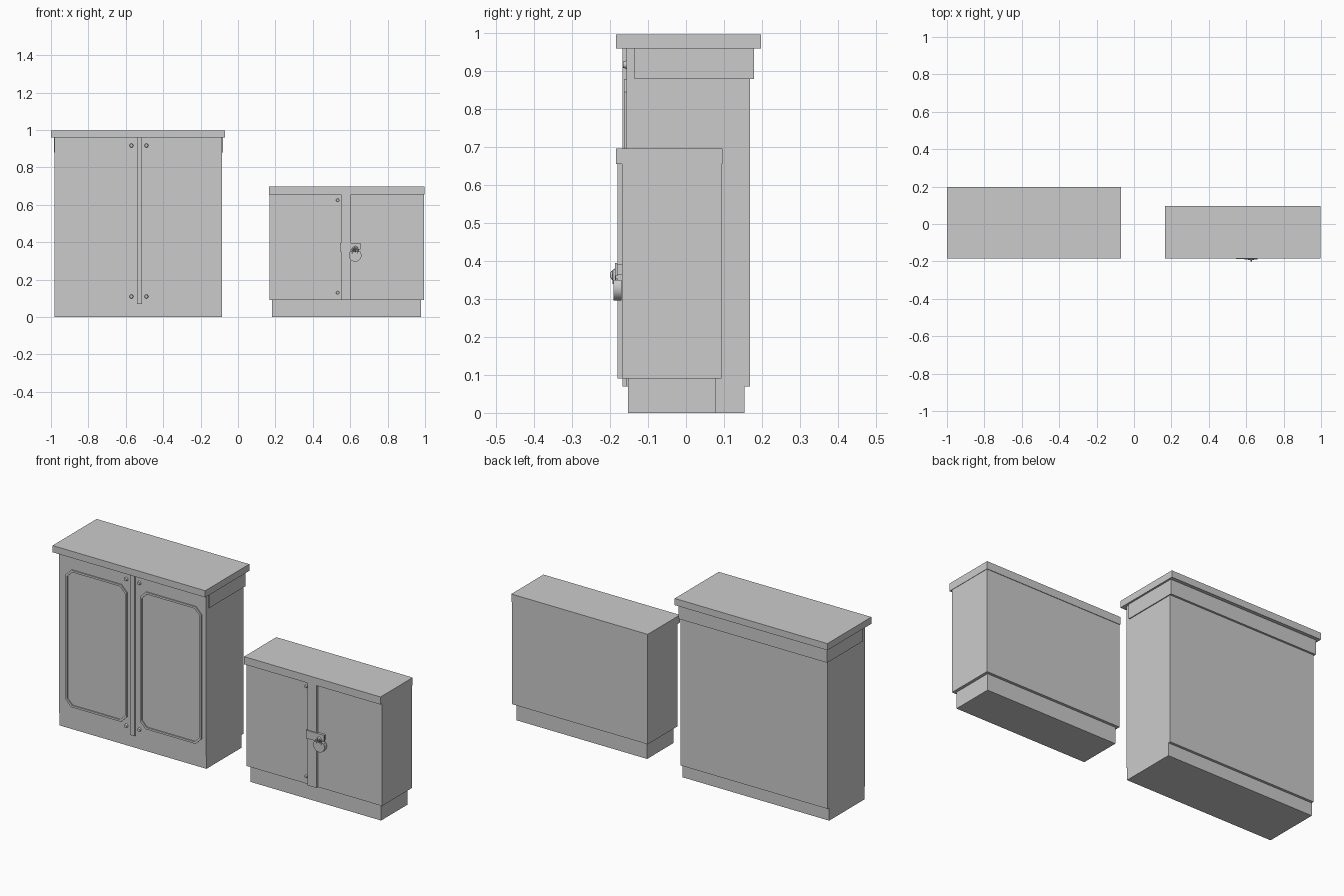
import bpy, bmesh, math
from mathutils import Matrix, Vector

if "Cube" in bpy.data.objects:
    bpy.data.objects.remove(bpy.data.objects["Cube"])


def finish(name, bm, smooth=False):
    bmesh.ops.recalc_face_normals(bm, faces=bm.faces[:])
    me = bpy.data.meshes.new(name)
    bm.to_mesh(me)
    bm.free()
    ob = bpy.data.objects.new(name, me)
    bpy.context.collection.objects.link(ob)
    if smooth:
        bpy.context.view_layer.objects.active = ob
        ob.select_set(True)
        bpy.ops.object.shade_smooth_by_angle(angle=math.radians(35))
        ob.select_set(False)
    return ob


def box(name, x0, x1, y0, y1, z0, z1):
    bm = bmesh.new()
    size = Matrix.Diagonal((x1 - x0, y1 - y0, z1 - z0, 1))
    mid = Matrix.Translation(((x0 + x1) / 2, (y0 + y1) / 2, (z0 + z1) / 2))
    bmesh.ops.create_cube(bm, size=1, matrix=mid @ size)
    return finish(name, bm)


def prism(name, pts, y0, y1, smooth=False):
    """Extrude an x-z outline from y0 to y1."""
    bm = bmesh.new()
    f = bm.faces.new([bm.verts.new((x, y0, z)) for x, z in pts])
    r = bmesh.ops.extrude_face_region(bm, geom=[f])
    vs = [v for v in r["geom"] if isinstance(v, bmesh.types.BMVert)]
    bmesh.ops.translate(bm, vec=(0, y1 - y0, 0), verts=vs)
    return finish(name, bm, smooth)


def octagon(x0, x1, z0, z1, c):
    return [(x0 + c, z0), (x1 - c, z0), (x1, z0 + c), (x1, z1 - c),
            (x1 - c, z1), (x0 + c, z1), (x0, z1 - c), (x0, z0 + c)]


def moulding(name, x0, x1, z0, z1, y0, y1, w=0.011, c=0.035):
    """Raised chamfered frame standing on a door."""
    outer = octagon(x0, x1, z0, z1, c)
    inner = octagon(x0 + w, x1 - w, z0 + w, z1 - w, c - w * 0.4)
    bm = bmesh.new()
    loops = [[bm.verts.new((x, y, z)) for x, z in p]
             for p, y in ((outer, y1), (outer, y0), (inner, y0), (inner, y1))]
    for k in range(4):
        a, b = loops[k], loops[(k + 1) % 4]
        for i in range(8):
            j = (i + 1) % 8
            bm.faces.new((a[i], a[j], b[j], b[i]))
    return finish(name, bm)


def rivet(name, x, y, z, r=0.011, d=0.01):
    bm = bmesh.new()
    m = Matrix.Translation((x, y - d / 2 + 0.001, z)) @ Matrix.Rotation(math.pi / 2, 4, 'X')
    bmesh.ops.create_cone(bm, cap_ends=True, segments=12, radius1=r, radius2=r * 0.75,
                          depth=d, matrix=m)
    return finish(name, bm, True)


def rod(name, pts, r):
    cu = bpy.data.curves.new(name, 'CURVE')
    cu.dimensions = '3D'
    cu.bevel_depth = r
    cu.bevel_resolution = 2
    cu.use_fill_caps = True
    sp = cu.splines.new('POLY')
    sp.points.add(len(pts) - 1)
    for p, co in zip(sp.points, pts):
        p.co = (*co, 1)
    ob = bpy.data.objects.new(name, cu)
    bpy.context.collection.objects.link(ob)
    return ob


# Tall cabinet carcass
box("tall_plinth", -0.98, -0.085, -0.153, 0.154, 0, 0.07)
box("tall_body", -0.98, -0.085, -0.157, 0.168, 0.07, 0.96)
box("tall_under_top_band", -0.985, -0.08, -0.135, 0.179, 0.88, 0.96)
box("tall_top", -1.0, -0.07, -0.185, 0.198, 0.96, 0.997)

# Tall cabinet doors
box("tall_centre_strip", -0.54, -0.513, -0.167, -0.157, 0.07, 0.96)
moulding("tall_left_moulding", -0.938, -0.564, 0.125, 0.88, -0.163, -0.156)
moulding("tall_right_moulding", -0.484, -0.11, 0.125, 0.88, -0.163, -0.156)
for side, x in (("left", -0.57), ("right", -0.49)):
    for end, z in (("lower", 0.11), ("upper", 0.917)):
        rivet(f"tall_{side}_{end}_rivet", x, -0.157, z)

# Low cabinet carcass
box("low_plinth", 0.182, 0.979, -0.153, 0.078, 0, 0.09)
box("low_body", 0.168, 0.995, -0.168, 0.093, 0.09, 0.655)
box("low_top", 0.166, 0.997, -0.184, 0.096, 0.655, 0.697)

# Low cabinet door strip and rivets
box("low_centre_strip", 0.55, 0.604, -0.181, -0.168, 0.09, 0.655)
for end, z in (("lower", 0.13), ("upper", 0.625)):
    rivet(f"low_{end}_rivet", 0.533, -0.168, z, 0.009, 0.008)

# Hasp: plate on the strip with a tongue reaching over the right door
prism("hasp_plate", [(0.545, 0.35), (0.604, 0.35), (0.604, 0.36), (0.655, 0.36),
                     (0.655, 0.395), (0.545, 0.395)], -0.187, -0.18)
box("hasp_mount", 0.606, 0.65, -0.181, -0.167, 0.363, 0.392)

# Staple the lock hangs from
arc = [math.pi * i / 6 for i in range(7)]
rod("staple", [(0.627, -0.18 - 0.016 * math.sin(a), 0.363 + 0.014 * math.cos(a))
               for a in arc], 0.0045)

# Padlock body: round below, cut flat on top
pts = [(0.626 + 0.034 * math.cos(t), 0.33 + 0.034 * math.sin(t))
       for t in [math.radians(145 + 250 * i / 20) for i in range(21)]]
prism("padlock_body", pts, -0.191, -0.17, True)
# Padlock shackle
rod("padlock_shackle", [(0.613, -0.189, 0.34)] +
    [(0.626 - 0.013 * math.cos(a), -0.189, 0.362 + 0.013 * math.sin(a)) for a in arc] +
    [(0.639, -0.189, 0.34)], 0.004)
